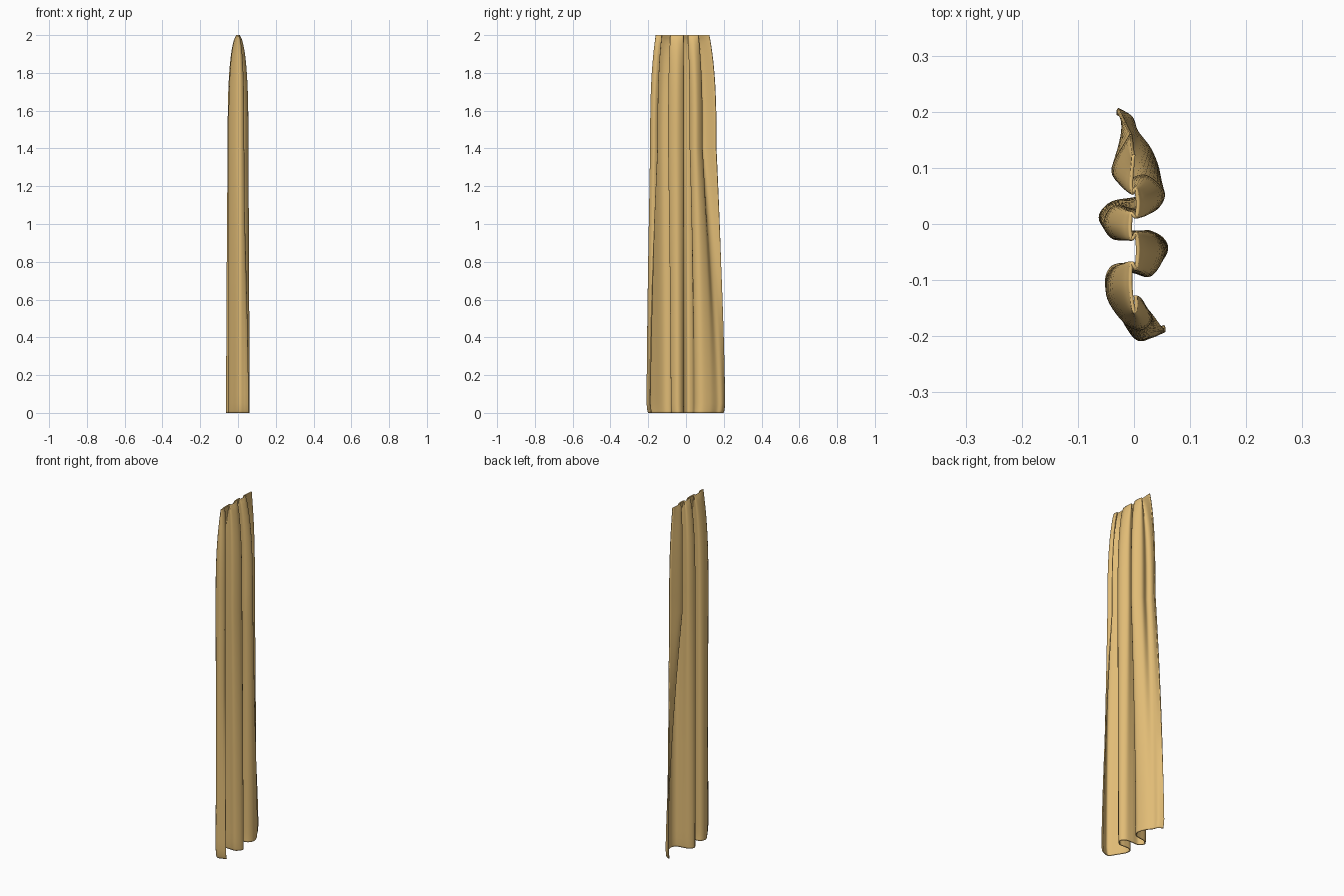
import bpy
from mathutils import Vector

if "Cube" in bpy.data.objects:
    bpy.data.objects.remove(bpy.data.objects["Cube"])

# Fold path of the cloth seen from above: at the hem and in the upper part
HEM = [(.055, -.19), (.032, -.2), (.005, -.204), (-.022, -.165), (-.048, -.115),
       (-.038, -.08), (0, -.075), (.035, -.075), (.058, -.045), (.04, -.02),
       (0, -.015), (-.04, -.015), (-.06, .012), (-.04, .037), (0, .045),
       (.03, .055), (.044, .085), (.03, .13), (.005, .165), (-.005, .19), (-.03, .205)]
UPPER = [(.02, -.15), (.03, -.17), (.01, -.187), (-.02, -.17), (-.047, -.125),
         (-.035, -.08), (0, -.085), (.03, -.09), (.052, -.05), (.03, -.015),
         (0, -.02), (-.035, -.025), (-.052, 0), (-.035, .03), (0, .025),
         (.035, .025), (.052, .055), (.02, .085), (-.02, .075), (-.037, .1), (-.005, .16)]


def smooth_path(keys, steps=6):
    """Catmull-Rom curve through the key points."""
    p = [Vector(k) for k in keys]
    p = [2 * p[0] - p[1]] + p + [2 * p[-1] - p[-2]]
    out = []
    for i in range(1, len(p) - 2):
        a, b, c, d = p[i - 1:i + 3]
        for s in range(steps):
            t = s / steps
            out.append(.5 * (2 * b + (c - a) * t + (2 * a - 5 * b + 4 * c - d) * t * t
                             + (3 * b - a - 3 * c + d) * t ** 3))
    return out + [p[-2]]


hem, upper = smooth_path(HEM), smooth_path(UPPER)
n = len(hem)

# Heights, closer together at the rounded hem and the gathered top
heights = [0, .008, .02, .05] + [.1 + .1 * i for i in range(17)]
heights += [1.75, 1.8, 1.85, 1.89, 1.92, 1.95, 1.97, 1.985, 1.995, 2]
heights = sorted(set(round(z, 4) for z in heights))

verts = []
for z in heights:
    blend = min(z / 1.4, 1) ** 1.5
    t = min(1, max(0, (z - 1.4) / .6))
    depth = max(.12, max(0, 1 - t ** 3) ** .5)
    width = 1 - .19 * t ** 3
    if z < .05:
        width *= 1 - .04 * (1 - z / .05) ** 2
    for a, b in zip(hem, upper):
        p = a.lerp(b, blend)
        verts.append((p.x * depth, p.y * width - .006 * t ** 3, z))

faces = [(r * n + c, r * n + c + 1, (r + 1) * n + c + 1, (r + 1) * n + c)
         for r in range(len(heights) - 1) for c in range(n - 1)]

# Curtain cloth
mesh = bpy.data.meshes.new("curtain")
mesh.from_pydata(verts, [], faces)
curtain = bpy.data.objects.new("curtain", mesh)
bpy.context.collection.objects.link(curtain)
for f in mesh.polygons:
    f.use_smooth = True

thick = curtain.modifiers.new("cloth_thickness", 'SOLIDIFY')
thick.thickness = .006
thick.offset = 0

mat = bpy.data.materials.new("golden_cloth")
mat.diffuse_color = (.75, .5, .18, 1)
mat.use_nodes = True
mat.node_tree.nodes["Principled BSDF"].inputs["Base Color"].default_value = mat.diffuse_color
mesh.materials.append(mat)
